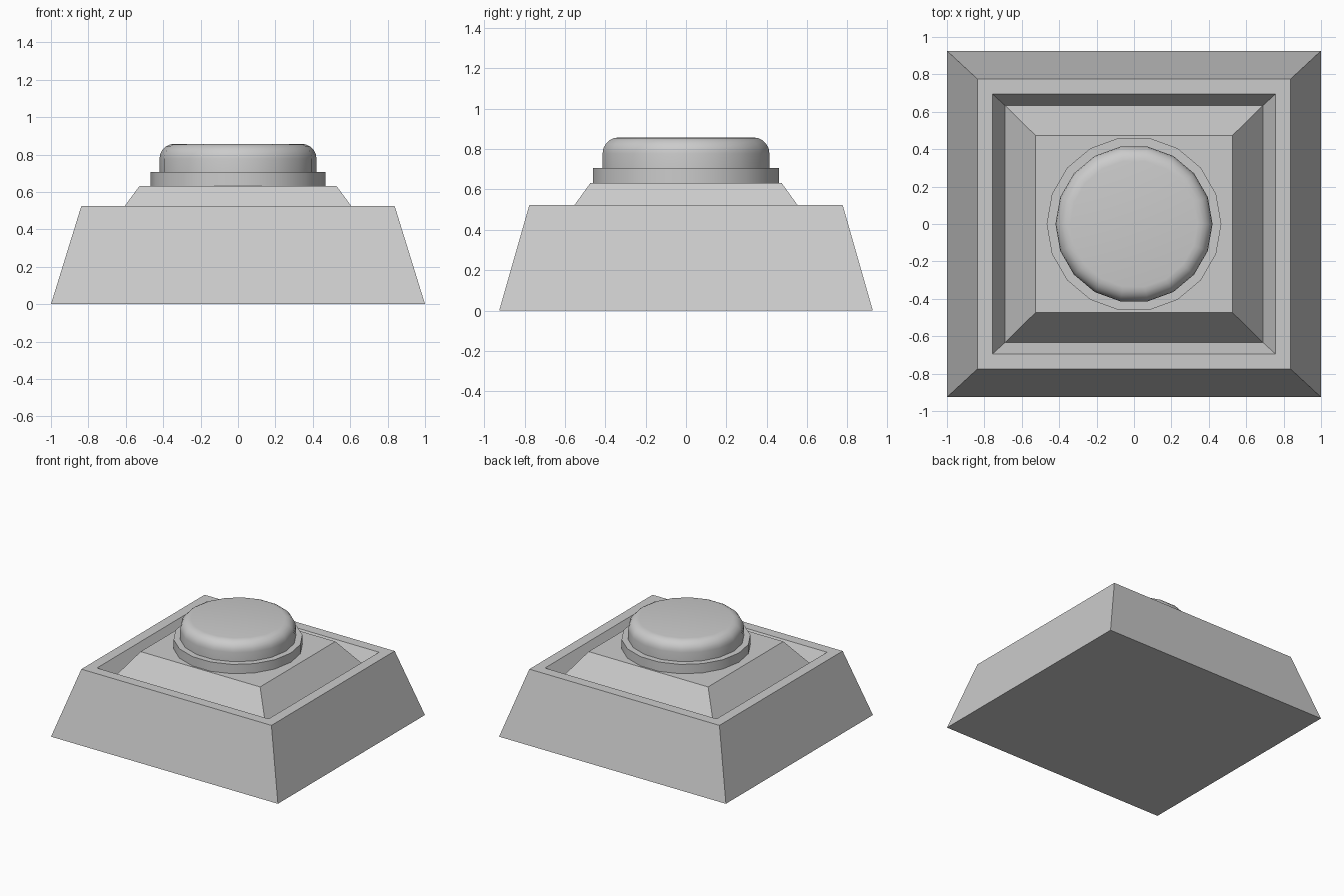
import bpy, bmesh, math

if "Cube" in bpy.data.objects:
    bpy.data.objects.remove(bpy.data.objects["Cube"])


def loft(name, rings, smooth=False):
    """Skin a stack of equal-length point rings and cap both ends."""
    bm = bmesh.new()
    loops = [[bm.verts.new(p) for p in ring] for ring in rings]
    for a, b in zip(loops, loops[1:]):
        n = len(a)
        for i in range(n):
            j = (i + 1) % n
            bm.faces.new((a[i], a[j], b[j], b[i]))
    bm.faces.new(loops[0][::-1])
    bm.faces.new(loops[-1])
    bmesh.ops.recalc_face_normals(bm, faces=bm.faces)
    mesh = bpy.data.meshes.new(name)
    bm.to_mesh(mesh)
    bm.free()
    obj = bpy.data.objects.new(name, mesh)
    bpy.context.collection.objects.link(obj)
    if smooth:
        bpy.ops.object.select_all(action='DESELECT')
        obj.select_set(True)
        bpy.context.view_layer.objects.active = obj
        bpy.ops.object.shade_smooth_by_angle(angle=math.radians(40))
    return obj


def rect(x, y, z):
    return [(-x, -y, z), (x, -y, z), (x, y, z), (-x, y, z)]


def circle(r, z, n=18):
    return [(r * math.cos(2 * math.pi * i / n), r * math.sin(2 * math.pi * i / n), z)
            for i in range(n)]


# Tapered housing: outer walls, rim, sunken groove and raised plinth
loft("housing", [rect(*p) for p in (
    (1.0, 0.926, 0.0), (0.838, 0.776, 0.524), (0.757, 0.695, 0.524),
    (0.69, 0.634, 0.41), (0.527, 0.474, 0.632))])

# Collar around the button
loft("collar", [circle(0.467, 0.63), circle(0.467, 0.706)], smooth=True)

# Push button with a rounded top edge
bevel = 0.08
profile = [(0.42, 0.70)]
for k in range(6):
    a = math.radians(18 * k)
    profile.append((0.34 + bevel * math.cos(a), 0.778 + bevel * math.sin(a)))
loft("button", [circle(r, z) for r, z in profile], smooth=True)
